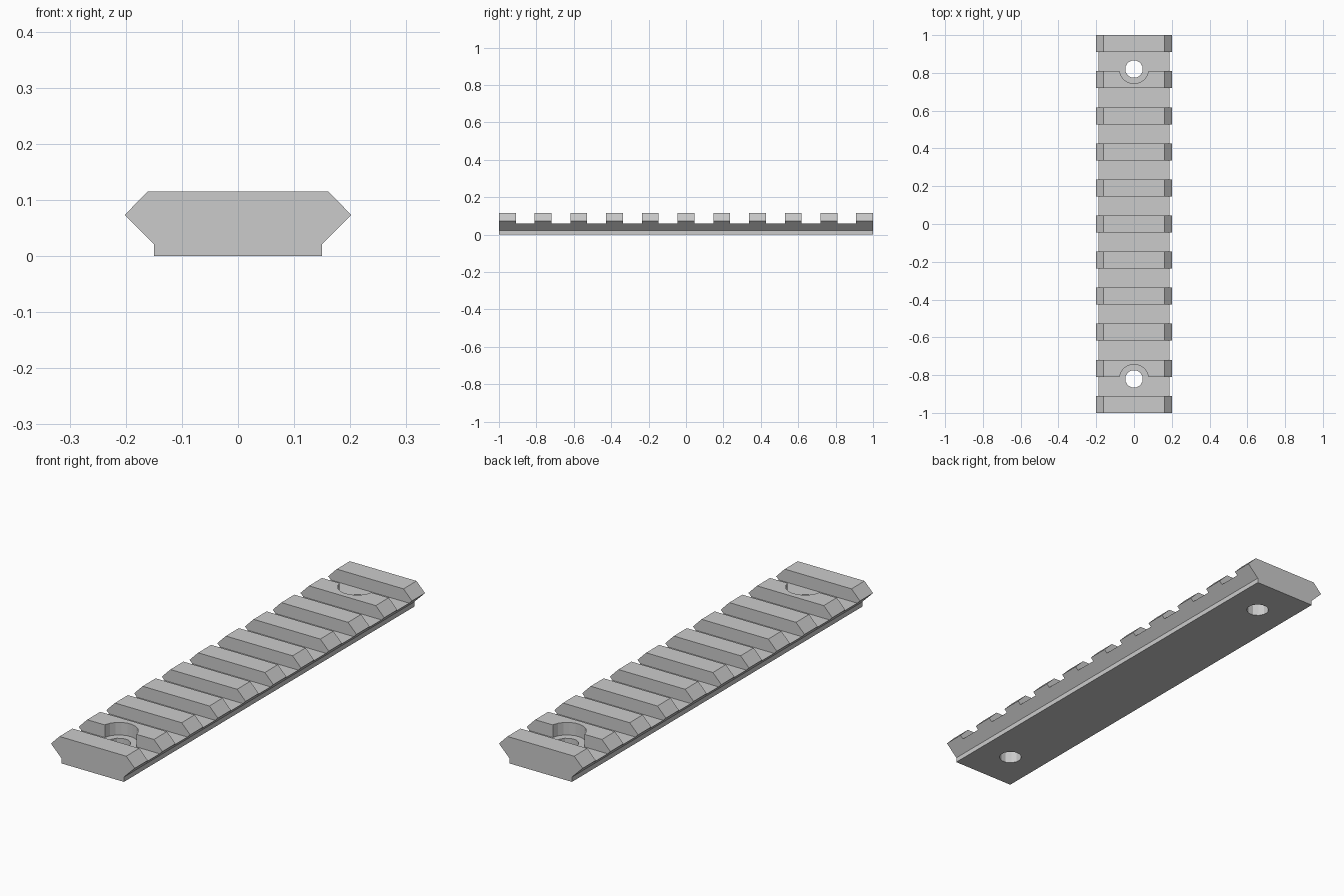
import bpy, bmesh
from mathutils import Matrix

cube = bpy.data.objects.get("Cube")
if cube:
    bpy.data.objects.remove(cube, do_unlink=True)

# Main dimensions
TEETH, TOOTH, FLOOR = 11, 0.09, 0.06
PITCH = (2 - TOOTH) / (TEETH - 1)
HOLE_Y, HOLE_R, BORE_R = 0.82, 0.047, 0.077

metal = bpy.data.materials.new("light grey metal")
metal.use_nodes = True
grey = (0.6, 0.6, 0.6, 1)
metal.diffuse_color = grey
metal.node_tree.nodes["Principled BSDF"].inputs["Base Color"].default_value = grey


def make_object(name, bm):
    bmesh.ops.recalc_face_normals(bm, faces=bm.faces)
    mesh = bpy.data.meshes.new(name)
    bm.to_mesh(mesh)
    bm.free()
    mesh.materials.append(metal)
    obj = bpy.data.objects.new(name, mesh)
    bpy.context.collection.objects.link(obj)
    return obj


def add_cylinder(bm, y, radius, z0, z1, sides):
    place = Matrix.Translation((0, y, (z0 + z1) / 2)) @ Matrix.Rotation(3.14159265 / sides, 4, "Z")
    bmesh.ops.create_cone(bm, cap_ends=True, segments=sides, radius1=radius,
                          radius2=radius, depth=z1 - z0, matrix=place)


def cut(target, bm):
    cutter = make_object("cutter", bm)
    cutter.hide_render = True
    mod = target.modifiers.new("cut", "BOOLEAN")
    mod.operation, mod.solver, mod.object = "DIFFERENCE", "EXACT", cutter
    bpy.context.view_layer.objects.active = target
    bpy.ops.object.modifier_apply(modifier=mod.name)
    bpy.data.objects.remove(cutter, do_unlink=True)


# Rail body: mirrored hexagonal profile with a foot, extruded along y
half = [(0.15, 0), (0.15, 0.021), (0.202, 0.073), (0.161, 0.115)]
profile = half + [(-x, z) for x, z in reversed(half)]
bm = bmesh.new()
end = bm.faces.new([bm.verts.new((x, -1, z)) for x, z in profile])
ext = bmesh.ops.extrude_face_region(bm, geom=[end])
bmesh.ops.translate(bm, vec=(0, 2, 0), verts=[v for v in ext["geom"] if isinstance(v, bmesh.types.BMVert)])
rail = make_object("slotted_rail", bm)

# Cross slots between the teeth
bm = bmesh.new()
for i in range(TEETH - 1):
    y = -1 + TOOTH / 2 + PITCH * (i + 0.5)
    place = Matrix.Translation((0, y, FLOOR + 0.1)) @ Matrix.Diagonal((1, PITCH - TOOTH, 0.2, 1))
    bmesh.ops.create_cube(bm, size=1, matrix=place)
cut(rail, bm)

# Screw head recesses, then through holes
for radius, bottom, sides in ((BORE_R, FLOOR, 20), (HOLE_R, -0.1, 12)):
    bm = bmesh.new()
    for side in (-1, 1):
        add_cylinder(bm, side * HOLE_Y, radius, bottom, 0.3, sides)
    cut(rail, bm)
